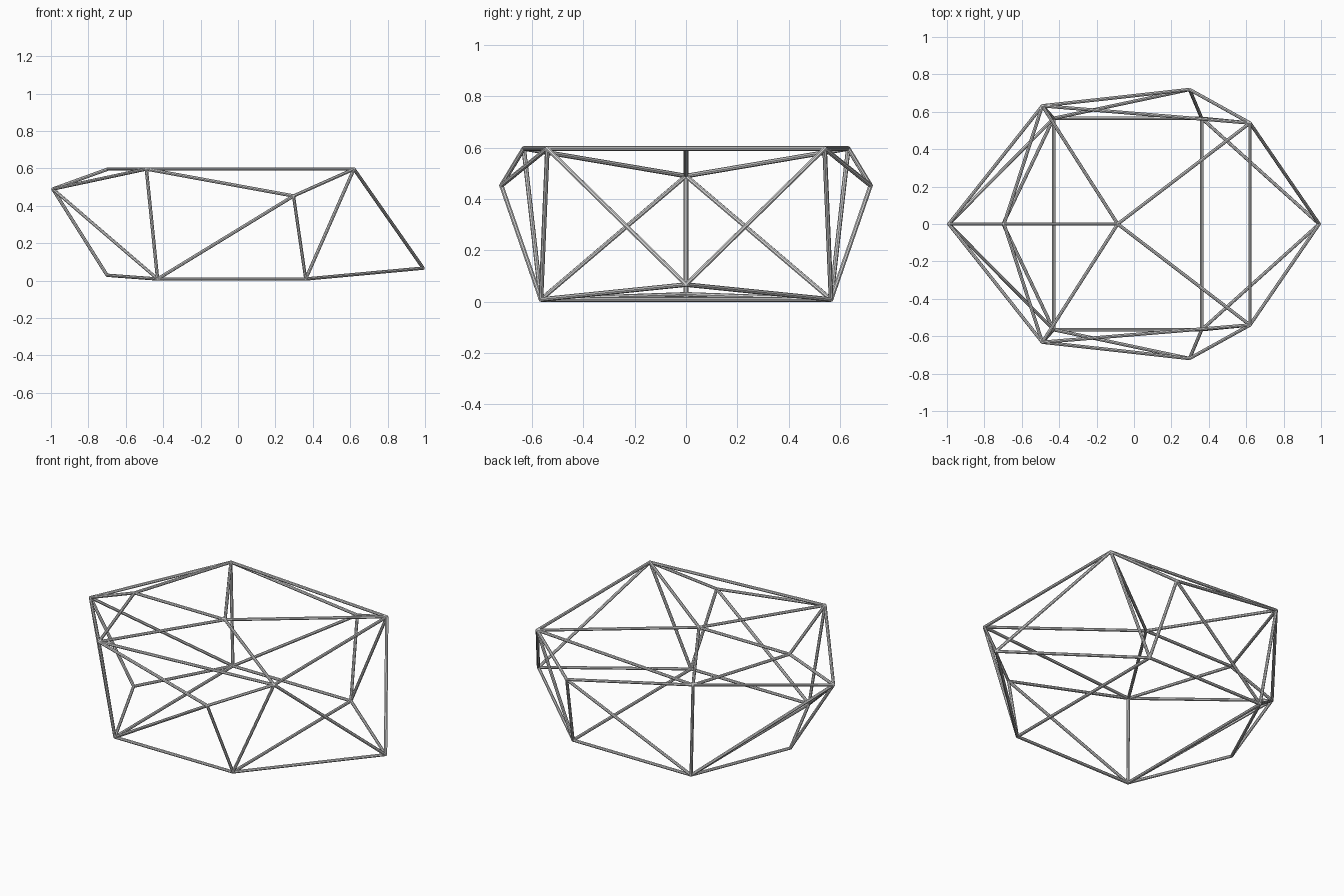
import bpy, bmesh
from mathutils import Vector, Matrix

cube = bpy.data.objects.get("Cube")
if cube:
    bpy.data.objects.remove(cube, do_unlink=True)

RADIUS = 0.009
SIDES = 8

steel = bpy.data.materials.new("light steel grey")
steel.use_nodes = True
grey = (0.7, 0.7, 0.7, 1)
steel.diffuse_color = grey
steel.node_tree.nodes["Principled BSDF"].inputs["Base Color"].default_value = grey

# Joints on the centre line and on the left half; the right half is mirrored
joints = {
    "tail": (-0.99, 0, 0.49),
    "tail_top": (-0.695, 0, 0.597),
    "tail_base": (-0.70, 0, 0.029),
    "roof": (-0.087, 0, 0.597),
    "nose": (0.99, 0, 0.067),
    "rear_top": (-0.49, 0.632, 0.597),
    "rear_base": (-0.43, 0.565, 0.009),
    "fore_top": (0.62, 0.54, 0.597),
    "fore_base": (0.362, 0.565, 0.009),
    "flank": (0.297, 0.719, 0.453),
}

# Struts of each panel group, given for the left half
panels = {
    "roof_frame": "tail_top-roof roof-rear_top roof-fore_top tail_top-rear_top rear_top-fore_top",
    "tail_frame": "tail-tail_top tail-tail_base tail-rear_top tail-rear_base tail_base-rear_base",
    "nose_frame": "nose-fore_top nose-fore_base",
    "flank_frame": "flank-rear_top flank-rear_base flank-fore_top flank-fore_base "
                   "rear_top-rear_base fore_top-fore_base",
    "floor_frame": "rear_base-fore_base",
}
# Joints tied straight across to their mirror twin
crossbars = {"roof_frame": ["fore_top"], "floor_frame": ["rear_base", "fore_base"]}


def mirrored(p):
    return Vector((p.x, -p.y, p.z))


def add_strut(bm, a, b):
    d = b - a
    turn = d.to_track_quat('Z', 'Y').to_matrix().to_4x4()
    bmesh.ops.create_cone(bm, cap_ends=True, segments=SIDES, radius1=RADIUS,
                          radius2=RADIUS, depth=d.length,
                          matrix=Matrix.Translation((a + b) / 2) @ turn)


def finish(bm, name):
    mesh = bpy.data.meshes.new(name)
    bm.to_mesh(mesh)
    bm.free()
    mesh.materials.append(steel)
    obj = bpy.data.objects.new(name, mesh)
    bpy.context.collection.objects.link(obj)
    bpy.ops.object.select_all(action='DESELECT')
    obj.select_set(True)
    bpy.context.view_layer.objects.active = obj
    bpy.ops.object.shade_smooth_by_angle()


# Strut frames
for name, struts in panels.items():
    bm = bmesh.new()
    for strut in struts.split():
        a, b = (Vector(joints[j]) for j in strut.split("-"))
        add_strut(bm, a, b)
        if a.y or b.y:
            add_strut(bm, mirrored(a), mirrored(b))
    for j in crossbars.get(name, []):
        p = Vector(joints[j])
        add_strut(bm, p, mirrored(p))
    finish(bm, name)

# Small rounded joints where struts meet
bm = bmesh.new()
for p in map(Vector, joints.values()):
    for q in ([p, mirrored(p)] if p.y else [p]):
        bmesh.ops.create_icosphere(bm, subdivisions=2, radius=RADIUS,
                                   matrix=Matrix.Translation(q))
finish(bm, "joints")
